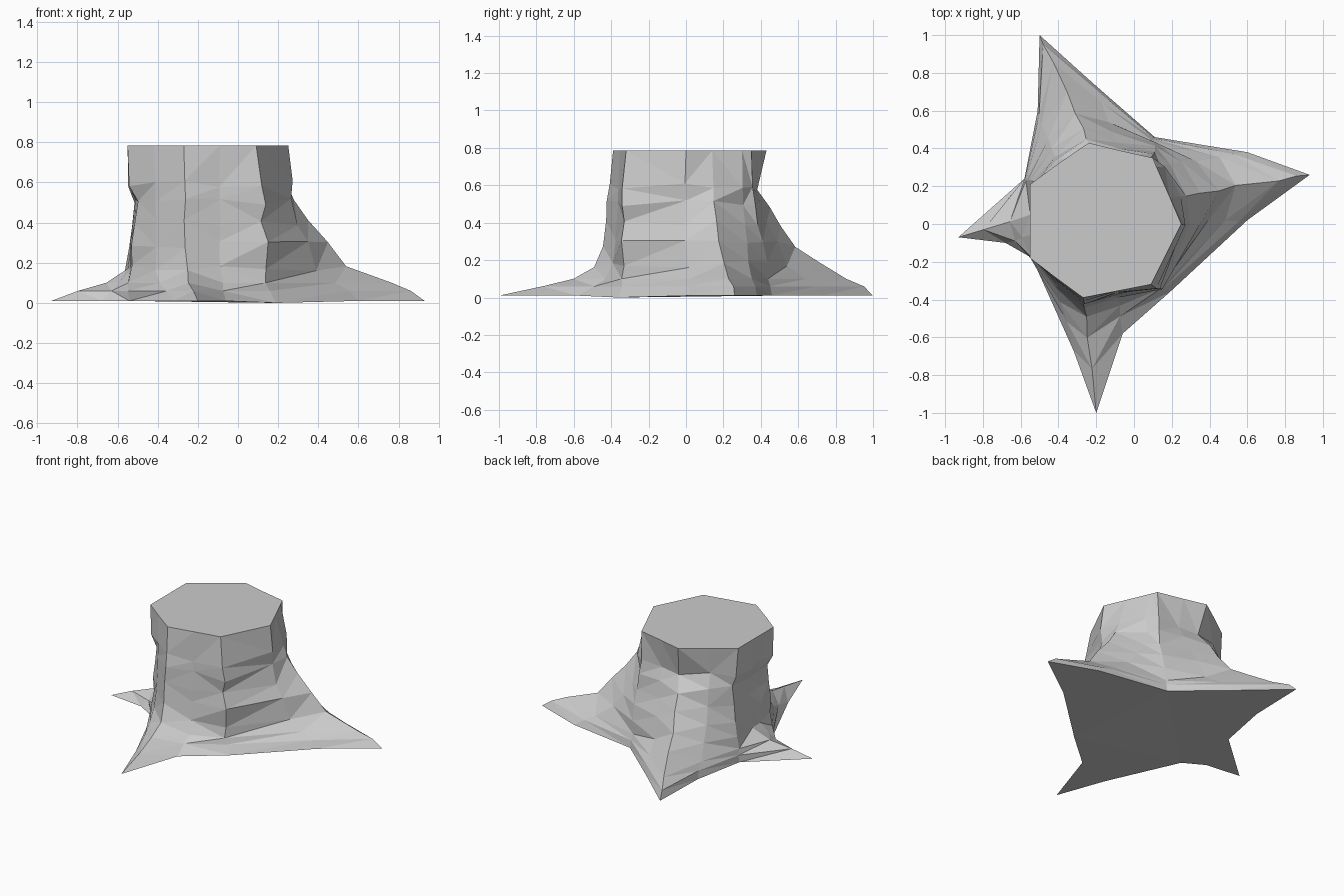
import bpy, bmesh, random

if "Cube" in bpy.data.objects:
    bpy.data.objects.remove(bpy.data.objects["Cube"])

random.seed(4)

# Ring heights, and how far each column flares from rim (0) to ground outline (1)
HEIGHTS = [0.01, 0.06, 0.10, 0.18, 0.29, 0.40, 0.50, 0.59, 0.785]
FLARE = {
    "right":  [1, .91, .78, .48, .34, .22, .11, .07, 0],
    "flank":  [1, .86, .68, .42, .27, .15, .05, .08, 0],
    "back":   [1, .91, .75, .46, .27, .13, .04, -.09, 0],
    "left":   [1, .63, .28, .03, 0, 0, 0, 0, 0],
    "front":  [1, .63, .34, .17, .10, .07, .05, .03, 0],
    "valley": [1, .92, .85, .72, .60, .35, .25, .10, 0],
    "slim":   [1, .70, .50, .45, .60, .20, .45, .35, 0],
}
# Waist drawn in on the left side
WAIST = [0, 0, 0, .01, .02, .03, .04, .01, 0]

# Columns anticlockwise: ground x, y, rim x, y, flare
COLUMNS = [
    (.93, .26, .19, .14, "right"),
    (.60, .38, .12, .30, "flank"),
    (.11, .46, .10, .35, "valley"),
    (-.20, .73, -.08, .39, "back"),
    (-.50, 1.0, -.24, .43, "back"),
    (-.51, .60, -.40, .32, "back"),
    (-.58, .24, -.55, .21, "valley"),
    (-.93, -.07, -.55, .05, "left"),
    (-.68, -.10, -.55, -.06, "left"),
    (-.54, -.18, -.55, -.18, "slim"),
    (-.32, -.67, -.42, -.28, "front"),
    (-.20, -1.0, -.27, -.39, "front"),
    (-.06, -.58, -.09, -.355, "front"),
    (.19, -.36, .09, -.32, "slim"),
    (.60, .02, .25, 0, "flank"),
]

# Stump with flaring roots: rings lofted from ground to rim
bm = bmesh.new()
rings = []
for k, z in enumerate(HEIGHTS):
    rough = 0.008 if 0 < k < len(HEIGHTS) - 1 else 0
    rise = 0.02 if 2 < k < len(HEIGHTS) - 1 else 0
    ring = []
    for gx, gy, rx, ry, kind in COLUMNS:
        f = FLARE[kind][k]
        x = rx + (gx - rx) * f + random.uniform(-rough, rough)
        y = ry + (gy - ry) * f + random.uniform(-rough, rough)
        if rx == -.55:
            x += WAIST[k]
        ring.append(bm.verts.new((x, y, z + random.uniform(-rise, rise))))
    rings.append(ring)
rings[0][13].co.z = 0

n = len(COLUMNS)
for low, high in zip(rings, rings[1:]):
    for i in range(n):
        j = (i + 1) % n
        bm.faces.new((low[i], low[j], high[j], high[i]))

# Sawn top and underside
bm.faces.new(rings[-1])
bm.faces.new(rings[0][::-1])
bmesh.ops.triangulate(bm, faces=bm.faces[:])
bmesh.ops.recalc_face_normals(bm, faces=bm.faces[:])

mesh = bpy.data.meshes.new("tree_stump")
bm.to_mesh(mesh)
bm.free()
stump = bpy.data.objects.new("tree_stump", mesh)
bpy.context.collection.objects.link(stump)
